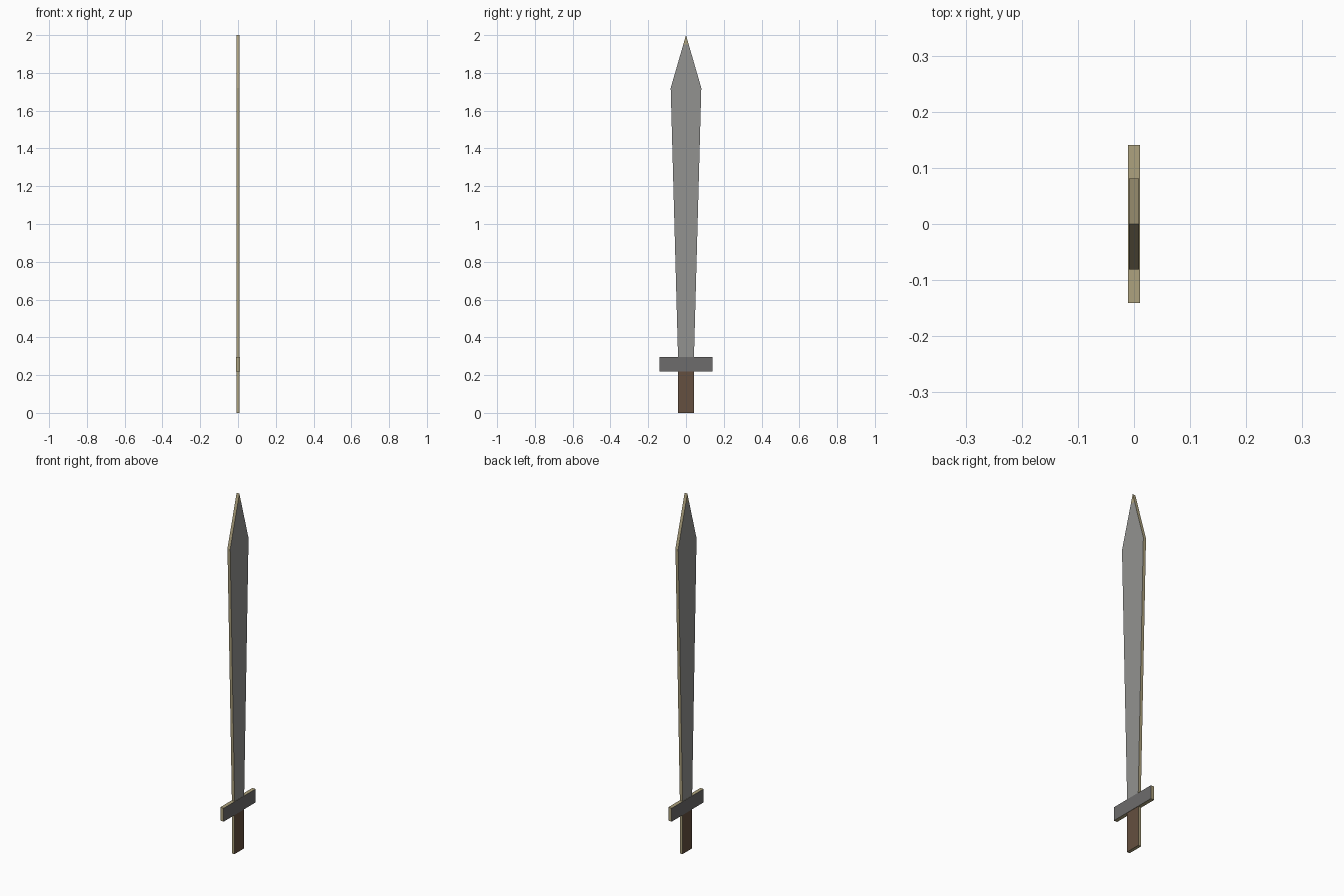
import bpy, bmesh

if "Cube" in bpy.data.objects:
    bpy.data.objects.remove(bpy.data.objects["Cube"])

def material(name, rgb):
    m = bpy.data.materials.new(name)
    m.diffuse_color = (*rgb, 1)
    m.use_nodes = True
    m.node_tree.nodes["Principled BSDF"].inputs["Base Color"].default_value = m.diffuse_color
    return m

steel = material("steel_grey", (0.29, 0.29, 0.28))
iron = material("dark_iron", (0.155, 0.15, 0.15))
brown = material("grip_brown", (0.13, 0.08, 0.05))
tan = material("edge_tan", (0.42, 0.36, 0.21))

def plate(name, profile, half, face_mat, tan_above=9.0):
    """Flat (y, z) outline extruded along x; broad faces coloured, rim tan."""
    bm = bmesh.new()
    base = bm.faces.new([bm.verts.new((-half, y, z)) for y, z in profile])
    ext = bmesh.ops.extrude_face_region(bm, geom=[base], use_keep_orig=True)
    verts = [g for g in ext["geom"] if isinstance(g, bmesh.types.BMVert)]
    bmesh.ops.translate(bm, verts=verts, vec=(2 * half, 0, 0))
    if tan_above < 2:
        bmesh.ops.bisect_plane(bm, geom=bm.verts[:] + bm.edges[:] + bm.faces[:],
                               plane_co=(0, 0, tan_above), plane_no=(0, 0, 1))
    bmesh.ops.recalc_face_normals(bm, faces=bm.faces[:])
    for f in bm.faces:
        rim = abs(f.normal.x) < 0.5
        f.material_index = int(rim or f.calc_center_median().z > tan_above)
    me = bpy.data.meshes.new(name)
    bm.to_mesh(me)
    bm.free()
    me.materials.append(face_mat)
    me.materials.append(tan)
    ob = bpy.data.objects.new(name, me)
    bpy.context.collection.objects.link(ob)

def rect(w, z0, z1):
    return [(-w, z0), (w, z0), (w, z1), (-w, z1)]

# Blade widening towards the point, with a worn tan tip
plate("blade", [(-0.042, 0.29), (0.042, 0.29), (0.081, 1.72), (0, 2.0), (-0.081, 1.72)],
      0.0085, steel, 1.95)
# Cross guard
plate("cross_guard", rect(0.141, 0.22, 0.295), 0.0105, iron)
# Grip
plate("grip", rect(0.043, 0.0, 0.225), 0.0085, brown)
